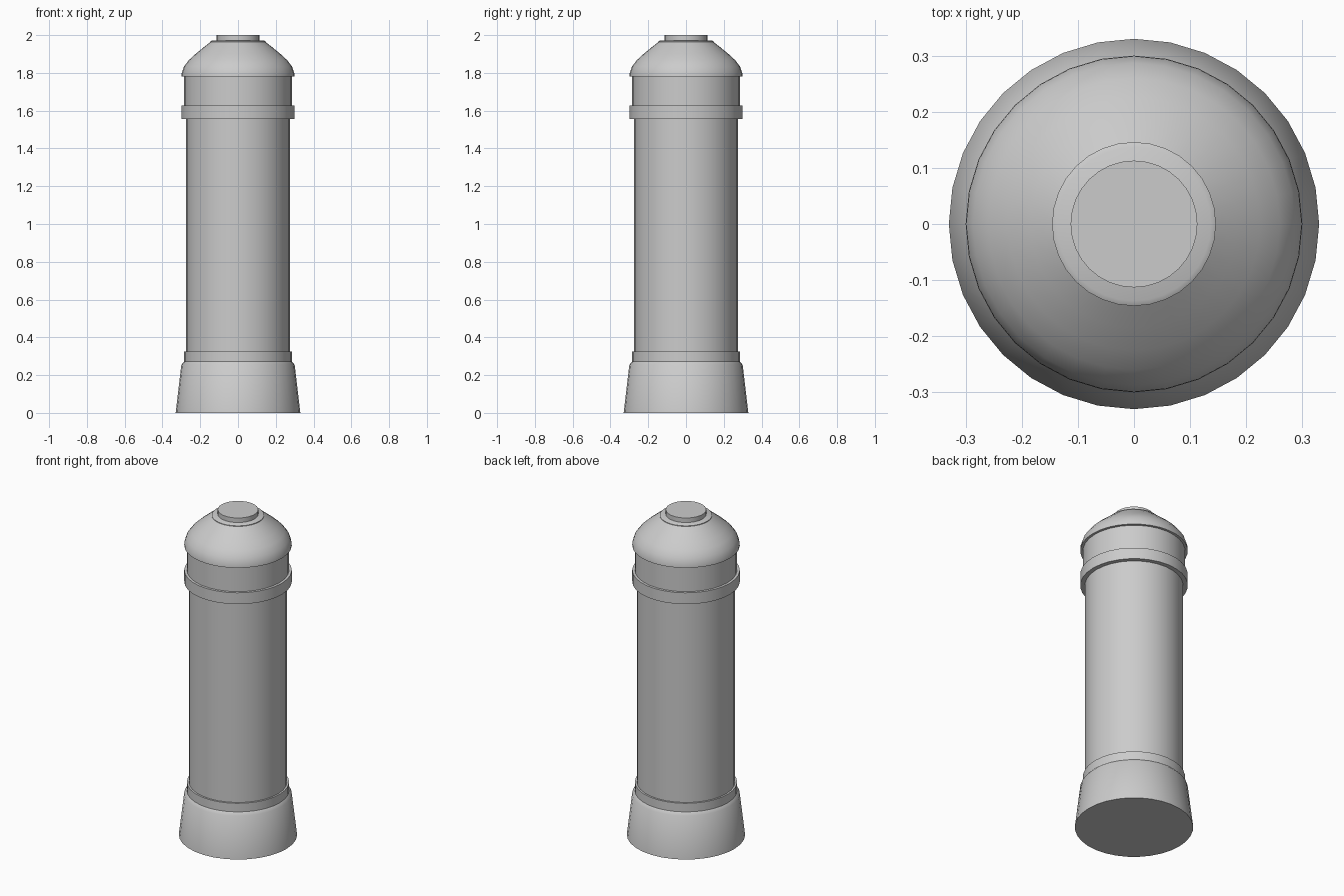
import bpy, bmesh, math

if "Cube" in bpy.data.objects:
    bpy.data.objects.remove(bpy.data.objects["Cube"])

SIDES = 32


def lathe(name, profile):
    """Closed solid of revolution from (radius, z) points, bottom to top."""
    bm = bmesh.new()
    rings = []
    for r, z in profile:
        rings.append([bm.verts.new((r * math.cos(2 * math.pi * i / SIDES),
                                    r * math.sin(2 * math.pi * i / SIDES), z))
                      for i in range(SIDES)])
    for a, b in zip(rings, rings[1:]):
        for i in range(SIDES):
            j = (i + 1) % SIDES
            bm.faces.new((a[i], a[j], b[j], b[i]))
    bm.faces.new(rings[0][::-1])
    bm.faces.new(rings[-1])
    mesh = bpy.data.meshes.new(name)
    bm.to_mesh(mesh)
    bm.free()
    obj = bpy.data.objects.new(name, mesh)
    bpy.context.collection.objects.link(obj)
    bpy.ops.object.select_all(action='DESELECT')
    obj.select_set(True)
    bpy.context.view_layer.objects.active = obj
    bpy.ops.object.shade_smooth_by_angle(angle=math.radians(35))
    return obj


# Flared foot with a chamfered shoulder
lathe("base", [(0.33, 0), (0.30, 0.255), (0.285, 0.272)])
# Band above the foot
lathe("lower_band", [(0.285, 0.265), (0.285, 0.325)])
# Main post
lathe("shaft", [(0.274, 0.30), (0.274, 1.58)])
# Raised ring and collar beneath the dome
lathe("upper_ring", [(0.30, 1.557), (0.30, 1.627)])
lathe("collar", [(0.285, 1.60), (0.285, 1.79)])
# Domed head
lathe("dome", [(0.30, 1.78), (0.299, 1.797), (0.287, 1.833), (0.26, 1.868),
               (0.225, 1.90), (0.185, 1.933), (0.145, 1.964)])
# Top disc and knob
lathe("top_disc", [(0.146, 1.96), (0.146, 1.967), (0.137, 1.972)])
lathe("top_knob", [(0.113, 1.965), (0.113, 2.0)])
